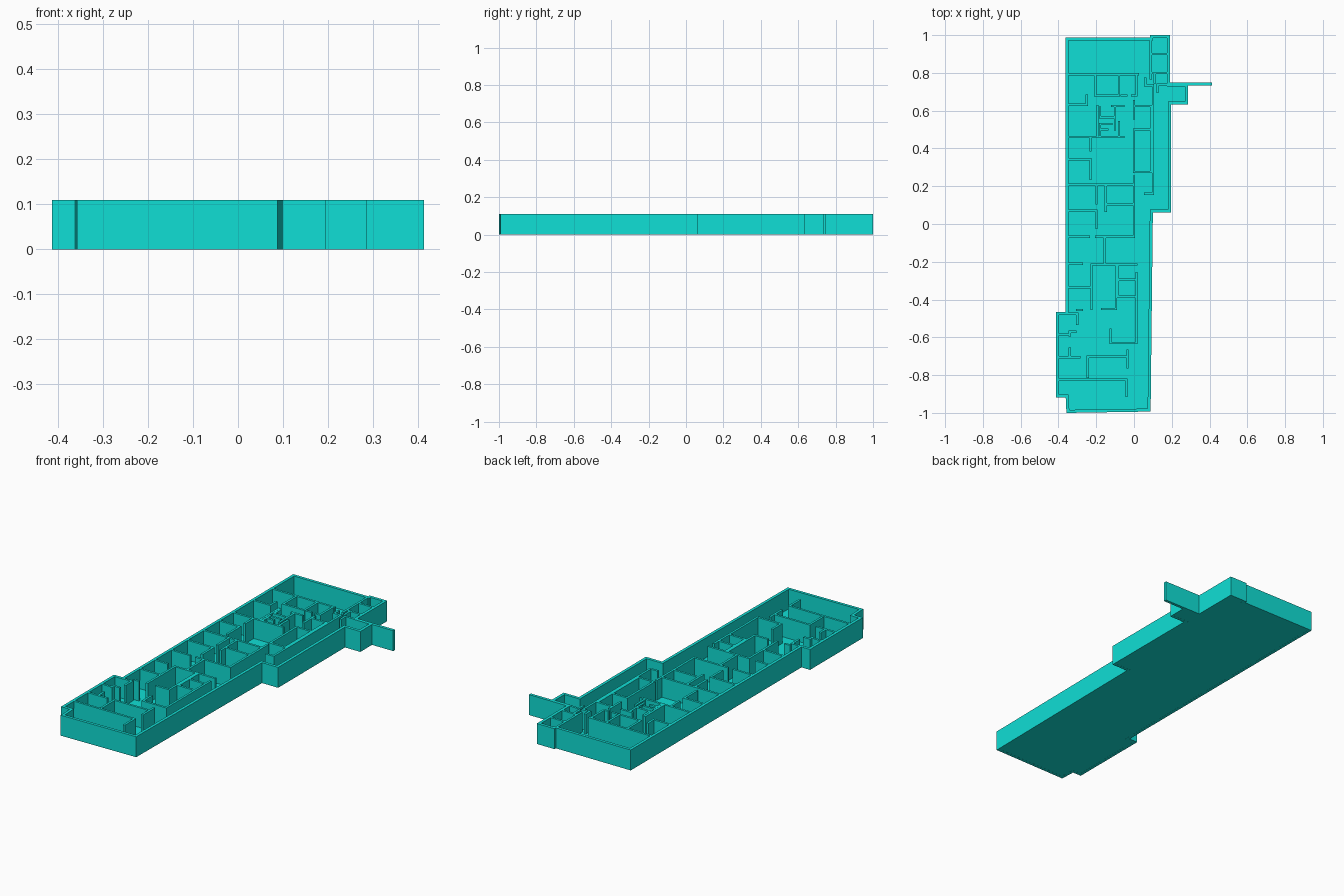
import bpy, bmesh
from mathutils import Vector

TOP, FLOOR = 0.11, 0.004
teal = bpy.data.materials.new("teal")
teal.diffuse_color = (0.005, 0.74, 0.67, 1)


def finish(name, bm):
    bmesh.ops.recalc_face_normals(bm, faces=bm.faces)
    me = bpy.data.meshes.new(name)
    bm.to_mesh(me)
    bm.free()
    me.materials.append(teal)
    ob = bpy.data.objects.new(name, me)
    bpy.context.collection.objects.link(ob)
    return ob


def prism(bm, pts, z0, z1):
    face = bm.faces.new([bm.verts.new((p[0], p[1], z0)) for p in pts])
    res = bmesh.ops.extrude_face_region(bm, geom=[face], use_keep_orig=True)
    top = [v for v in res["geom"] if isinstance(v, bmesh.types.BMVert)]
    bmesh.ops.translate(bm, verts=top, vec=(0, 0, z1 - z0))


def walls(name, runs, t=0.012, z0=FLOOR):
    """Each run is a polyline of wall centre points; every leg becomes a box."""
    bm = bmesh.new()
    for run in runs:
        for a, b in zip(run, run[1:]):
            a, b = Vector(a), Vector(b)
            d = (b - a).normalized() * t / 2
            n = Vector((-d.y, d.x))
            prism(bm, [a - d + n, a - d - n, b + d - n, b + d + n], z0, TOP)
    return finish(name, bm)


# Outer wall centre line, also used as the floor outline
outline = [(-.354, .98), (-.354, -.475), (-.405, -.475), (-.405, -.91), (-.354, -.91),
           (-.35, -.992), (.08, -.985), (.092, .07), (.188, .07), (.188, .64), (.279, .64),
           (.279, .737), (.182, .737), (.182, .992), (.093, .992), (.093, .98)]
bm = bmesh.new()
prism(bm, outline, 0.0005, FLOOR)
finish("floor", bm)
walls("outer_wall", [outline + outline[:1]], 0.016, 0)
walls("projecting_wall", [[(.182, .74), (.405, .74)]], 0.016, 0)

# North hall and the shafts beside it
walls("hall_wall", [[(-.35, .793), (.02, .793)], [(.088, .98), (.088, .77)]])
walls("shaft_walls", [
    [(.093, .90), (.182, .90)], [(.093, .80), (.182, .80)],
    [(.182, .737), (.125, .737), (.125, .70)], [(.06, .77), (.06, .735), (.10, .735), (.10, .69)],
    [(.11, .793), (.11, .75)]])

# Rooms south of the hall
walls("north_rooms", [
    [(-.35, .632), (-.25, .632), (-.25, .68)], [(-.205, .79), (-.205, .68), (-.08, .68), (-.08, .79)],
    [(-.065, .68), (-.04, .68)], [(-.01, .68), (.013, .68), (.013, .79)],
    [(-.193, .625), (-.193, .46)], [(-.35, .46), (-.055, .46)]])
walls("washrooms", [
    [(-.115, .625), (-.055, .625)], [(-.18, .615), (-.18, .565), (-.10, .565)],
    [(-.10, .625), (-.10, .50)], [(-.18, .53), (-.12, .53)], [(-.18, .50), (-.14, .50)],
    [(-.18, .53), (-.18, .47)], [(-.08, .54), (-.08, .46)]])

# Long passage and the rooms along it
walls("passage_wall", [[(.10, .69), (.10, .16), (.06, .16)]])
walls("passage_rooms", [
    [(0, .65), (0, .56)], [(0, .625), (.10, .625)], [(0, .50), (.09, .50), (.09, .625)],
    [(0, .50), (0, .275), (.09, .275), (.09, .50)], [(0, .25), (0, .21)]])

# West rooms
walls("west_rooms", [
    [(-.35, .343), (-.23, .343), (-.23, .24)], [(-.23, .46), (-.23, .39)],
    [(-.35, .208), (0, .208)], [(-.35, .07), (-.20, .07)], [(-.198, .20), (-.198, .11)],
    [(-.198, .07), (-.198, -.02)], [(-.40 + .05, -.068), (-.24, -.068)],
    [(-.35, -.21), (-.275, -.21)], [(-.35, -.335), (-.228, -.335)]])

# Middle rooms
walls("middle_rooms", [
    [(-.15, .208), (-.15, .07)], [(-.15, .105), (0, .105)], [(0, .208), (0, -.06)],
    [(-.20, -.068), (0, -.068)], [(-.155, -.068), (-.155, -.205)],
    [(-.225, -.45), (-.225, -.215), (.013, -.215)], [(-.095, -.215), (-.095, -.45), (-.17, -.45)]])
walls("store_rooms", [
    [(-.085, -.215), (-.085, -.385), (.013, -.385)], [(-.085, -.295), (.013, -.295)],
    [(.013, -.26), (.013, -.63), (-.125, -.63), (-.125, -.56)]])

# South rooms and west alcoves
walls("south_rooms", [
    [(-.245, -.81), (-.245, -.703), (-.035, -.703)], [(-.035, -.67), (-.035, -.76)],
    [(-.405, -.825), (-.04, -.825), (-.04, -.91)]])
walls("alcove_walls", [
    [(-.40, -.475), (-.30, -.475), (-.30, -.53)], [(-.30, -.455), (-.275, -.455)],
    [(-.405, -.585), (-.34, -.585)], [(-.34, -.59), (-.34, -.57), (-.31, -.57)],
    [(-.405, -.705), (-.29, -.705)], [(-.34, -.66), (-.34, -.705)]])
